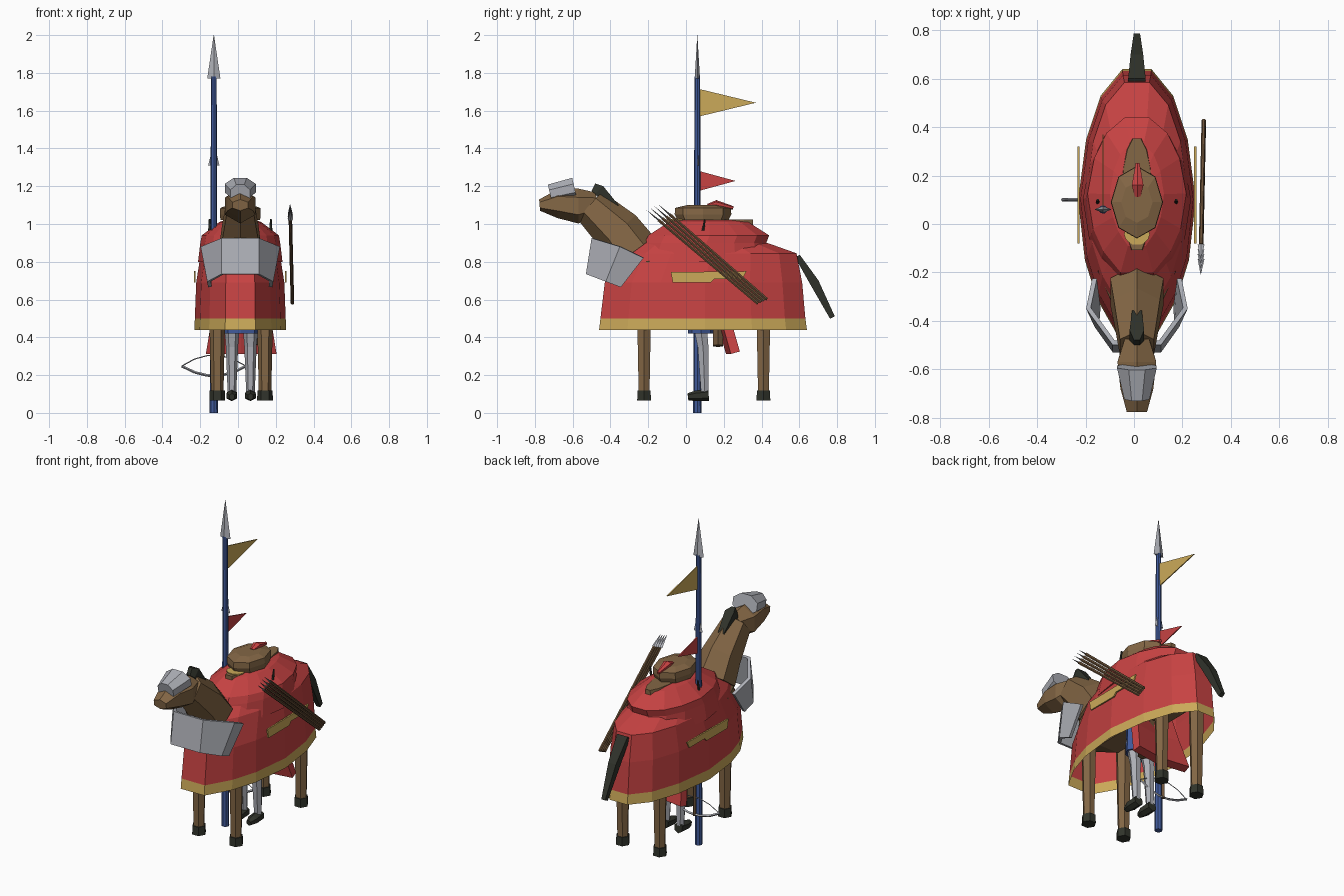
import bpy, bmesh, math
from mathutils import Vector

cube = bpy.data.objects.get("Cube")
if cube:
    bpy.data.objects.remove(cube)

CX = 0.012  # centre line of the mount


def material(name, rgb):
    m = bpy.data.materials.new(name)
    m.use_nodes = True
    m.diffuse_color = (*rgb, 1)
    m.node_tree.nodes["Principled BSDF"].inputs["Base Color"].default_value = (*rgb, 1)
    return m


RED = material("red cloth", (0.57, 0.055, 0.055))
GOLD = material("gold trim", (0.60, 0.40, 0.10))
BROWN = material("brown hide", (0.23, 0.135, 0.06))
WOOD = material("dark wood", (0.15, 0.085, 0.04))
GREY = material("grey steel", (0.42, 0.43, 0.47))
DARK = material("dark hoof", (0.03, 0.033, 0.024))
BLUE = material("blue paint", (0.05, 0.10, 0.32))


def finish(name, bm, *mats):
    bmesh.ops.recalc_face_normals(bm, faces=bm.faces)
    mesh = bpy.data.meshes.new(name)
    bm.to_mesh(mesh)
    bm.free()
    for m in mats:
        mesh.materials.append(m)
    ob = bpy.data.objects.new(name, mesh)
    bpy.context.collection.objects.link(ob)
    return ob


def loft(name, rings, mats, closed=True, caps=(True, True), rule=None):
    """Skin matching rings of points; rule(ring index) picks the material."""
    bm = bmesh.new()
    vs = [[bm.verts.new(p) for p in r] for r in rings]
    n = len(vs[0])
    for i in range(len(vs) - 1):
        for j in range(n if closed else n - 1):
            k = (j + 1) % n
            f = bm.faces.new((vs[i][j], vs[i][k], vs[i + 1][k], vs[i + 1][j]))
            f.material_index = rule(i) if rule else 0
    if closed and caps[0]:
        bm.faces.new(vs[0])
    if closed and caps[1]:
        bm.faces.new(vs[-1])
    return finish(name, bm, *mats)


def tube(name, sections, mat, sides=8, x=CX):
    """Sections (y, z, half width, half height) swept along the centre plane."""
    pts = [Vector((x, s[0], s[1])) for s in sections]
    rings = []
    for i, s in enumerate(sections):
        d = pts[min(i + 1, len(pts) - 1)] - pts[max(i - 1, 0)]
        normal = d.normalized().cross(Vector((1, 0, 0)))
        ring = []
        for k in range(sides):
            a = math.tau * (k + 0.5) / sides
            f = 1 / math.cos(math.pi / sides)
            ring.append(pts[i] + f * (Vector((s[2] * math.cos(a), 0, 0)) + normal * s[3] * math.sin(a)))
        rings.append(ring)
    return loft(name, rings, [mat])


def rod(name, a, b, r1, r2, mat, sides=6, flat=1.0):
    """Tapered rod from a to b; flat squeezes it along its second axis."""
    a, b = Vector(a), Vector(b)
    d = (b - a).normalized()
    u = Vector((1, 0, 0)) if abs(d.x) < 0.9 else Vector((0, 1, 0))
    v = d.cross(u).normalized()
    u = v.cross(d)
    angles = [math.tau * k / sides for k in range(sides)]
    rings = [[p + r * (u * math.cos(t) + v * flat * math.sin(t)) for t in angles]
             for p, r in ((a, r1), (b, r2))]
    return loft(name, rings, [mat])


def plate(name, pts, mat, thick=0.006):
    ob = finish(name, bmesh_polygon(pts), mat)
    mod = ob.modifiers.new("thickness", "SOLIDIFY")
    mod.thickness, mod.offset = thick, 0
    return ob


def bmesh_polygon(pts):
    bm = bmesh.new()
    bm.faces.new([bm.verts.new(p) for p in pts])
    return bm


def outline(half, z, sx, front, back):
    """Mirrored half outline, scaled to the given front and back."""
    lo, hi = half[-1][1], half[0][1]
    full = half + [(-x, y) for x, y in reversed(half)]
    return [Vector((CX + x * sx, front + (y - lo) / (hi - lo) * (back - front), z)) for x, y in full]


# Cloth covering, gold along the hem
half = [(0.06, 0.64), (0.15, 0.53), (0.21, 0.35), (0.243, 0.1),
        (0.215, -0.15), (0.165, -0.31), (0.08, -0.46)]
drape = [(0.44, 1, -0.46, 0.64), (0.5, 0.99, -0.453, 0.632), (0.69, 0.96, -0.43, 0.615),
         (0.845, 0.86, -0.34, 0.585), (0.9, 0.7, -0.24, 0.43)]
loft("cloth_drape", [outline(half, *d) for d in drape], [RED, GOLD],
     caps=(False, True), rule=lambda i: 1 if i == 0 else 0)
# Raised cloth over the back
dome = [(0.8, 0.92, -0.26, 0.45), (0.9, 0.87, -0.22, 0.425), (0.94, 0.84, -0.2, 0.44),
        (1.01, 0.46, -0.09, 0.33), (1.02, 0.34, -0.05, 0.28)]
loft("cloth_dome", [outline(half, *d) for d in dome], [RED])
loft("back_patch", [outline(half, z, s, -0.107, 0.354) for z, s in ((0.99, 0.3), (1.023, 0.26))], [BROWN])
loft("patch_trim", [outline(half, z, 0.22, -0.085, 0.0) for z in (1.02, 1.027)], [GOLD])

# Gold side bands
for side, label in ((1, "left"), (-1, "right")):
    x = CX + side * 0.241
    plate(label + "_band", [(x, -0.08, 0.745), (x, 0.32, 0.75), (x, 0.30, 0.71),
                            (x, 0.15, 0.71), (x, 0.13, 0.69), (x, -0.07, 0.69)], GOLD, 0.009)
    rod(label + "_peg", (CX + side * 0.162, 0.09, 0.965), (CX + side * 0.162, 0.1, 1.025), 0.008, 0.005, DARK)

# Mount body, neck and head
tube("body", [(-0.36, 0.76, 0.09, 0.1), (-0.2, 0.74, 0.16, 0.15), (0.35, 0.74, 0.16, 0.15),
              (0.52, 0.76, 0.09, 0.1)], BROWN)
tube("neck", [(-0.28, 0.85, 0.11, 0.12), (-0.36, 0.96, 0.095, 0.11), (-0.51, 1.1, 0.07, 0.085)], BROWN, 6)
tube("head", [(-0.47, 1.11, 0.05, 0.05), (-0.57, 1.095, 0.08, 0.08),
              (-0.68, 1.108, 0.068, 0.066), (-0.775, 1.1, 0.042, 0.026)], BROWN, 6)
tube("head_guard", [(-0.59, 1.19, 0.082, 0.056), (-0.72, 1.16, 0.052, 0.05)], GREY)
tube("mane", [(-0.49, 1.195, 0.012, 0.022), (-0.46, 1.18, 0.03, 0.03), (-0.38, 1.08, 0.02, 0.03)], DARK, 4)
tube("tail", [(0.59, 0.83, 0.036, 0.014), (0.68, 0.69, 0.026, 0.024), (0.8 - 0.025, 0.505, 0.013, 0.014)], DARK, 4)

# Chest armour: a strip folded around the front
top = [(0.13, -0.23, 0.82), (0.21, -0.35, 0.88), (0.1, -0.5, 0.925)]
low = [(0.17, -0.345, 0.665), (0.175, -0.425, 0.695), (0.1, -0.53, 0.735)]
top[0] = (0.185, -0.225, 0.82)


def mirrored(pts):
    return [(CX + x, y, z) for x, y, z in pts] + [(CX - x, y, z) for x, y, z in reversed(pts)]


armour = loft("chest_armour", [mirrored(top), mirrored(low)], [GREY], closed=False)
armour.modifiers.new("thickness", "SOLIDIFY").thickness = 0.02

# Mount legs and hooves
for x, side in ((-0.11, "right"), (0.143, "left")):
    for y, end in ((-0.222, "front"), (0.41, "back")):
        label = end + "_" + side
        rod(label + "_leg", (x, y, 0.1), (x, y, 0.7), 0.033, 0.046, BROWN)
        rod(label + "_hoof", (x, y, 0.065), (x, y, 0.118), 0.042, 0.04, DARK)

# Rider's legs, feet and tunic
for x, side in ((-0.032, "right"), (0.066, "left")):
    rod("rider_shin_" + side, (x, 0.1, 0.09), (x, 0.09, 0.36), 0.022, 0.033, GREY)
    rod("rider_thigh_" + side, (x, 0.09, 0.35), (x, 0.07, 0.5), 0.032, 0.045, GREY)
    tube("rider_foot_" + side, [(0.12, 0.095, 0.026, 0.028), (0.05, 0.09, 0.028, 0.024),
                                (0.01, 0.085, 0.014, 0.016)], DARK, 6, x)
rod("rider_tunic", (0.017, 0.08, 0.42), (0.017, 0.08, 0.8), 0.1, 0.09, BLUE, 8, 0.7)

# Rider's cape and quiver
cape = [[(0.017 + x * w, y + 0.025 * abs(x), z) for x in (-1, -0.5, 0, 0.5, 1)]
        for w, y, z in ((0.1, 0.14, 0.8), (0.15, 0.21, 0.5), (0.18, 0.26, 0.325))]
ob = loft("rider_cape", cape, [RED], closed=False)
ob.modifiers.new("thickness", "SOLIDIFY").thickness = 0.05
rod("quiver", (0.08, 0.17, 0.355), (0.03, 0.17, 0.6), 0.03, 0.035, WOOD)

# Hat and its feather
hat = [(1.02, 0.135, 0.97), (1.05, 0.15, 1), (1.085, 0.148, 0.98), (1.1, 0.085, 0.6)]
loft("hat", [[(CX + 0.108 * s * math.cos(math.tau * k / 8), 0.09 + r * math.sin(math.tau * k / 8), z)
              for k in range(8)] for z, r, s in hat], [BROWN])
tube("hat_feather", [(0.115, 1.095, 0.012, 0.01), (0.16, 1.108, 0.024, 0.016),
                     (0.25, 1.085, 0.008, 0.008)], RED, 6, 0.015)

# Lance with steel point and pennants
LX, LY = -0.128, 0.06
rod("lance_grip", (LX, LY, 0), (LX, LY, 0.9), 0.022, 0.018, BLUE, 8)
rod("lance_shaft", (LX, LY, 0.9), (LX, LY, 1.78), 0.018, 0.015, BLUE, 8)
rod("lance_point", (LX, LY, 1.77), (LX, LY, 2.0), 0.035, 0.001, GREY, 4, 0.4)
rod("spear_point", (LX, LY + 0.004, 1.31), (LX, LY + 0.004, 1.43), 0.03, 0.001, GREY, 4, 0.3)
for name, mid, h, reach, mat in (("large_pennant", 1.642, 0.075, 0.37, GOLD),
                                 ("small_pennant", 1.228, 0.055, 0.262, RED)):
    plate(name, [(LX, LY, mid - h), (LX, LY, mid + h), (LX, reach, mid)], mat)

# Bundle of javelins on the left
for i in range(4):
    y, z = (i - 1.5) * 0.02, (i - 1.5) * 0.012
    low_end = Vector((0.288, 0.405 + y * 0.8, 0.59 + z * 0.6))
    high_end = Vector((0.277, -0.115 + y, 1.035 + z * 0.8))
    rod("javelin_shaft", low_end, high_end, 0.009, 0.009, WOOD)
    tip = high_end + (high_end - low_end) * 0.12
    rod("javelin_tip", high_end, tip, 0.014, 0.001, GREY, 4, 0.35)

# Crossbow limbs, string and stock
BX, BY = -0.128, 0.1
for name, rise, thick in (("bow_limb", -0.052, 0.007), ("bow_upper", 0.058, 0.003)):
    arc = [Vector((BX + 0.17 * t, BY, 0.248 + rise * (1 - t * t))) for t in (-1, -0.6, -0.2, 0.2, 0.6, 1)]
    for a, b in zip(arc, arc[1:]):
        rod(name, a, b, thick, thick, GREY, 4)
rod("bow_stock", (BX, BY, 0.19), (BX, BY, 0.42), 0.011, 0.011, WOOD, 4)
